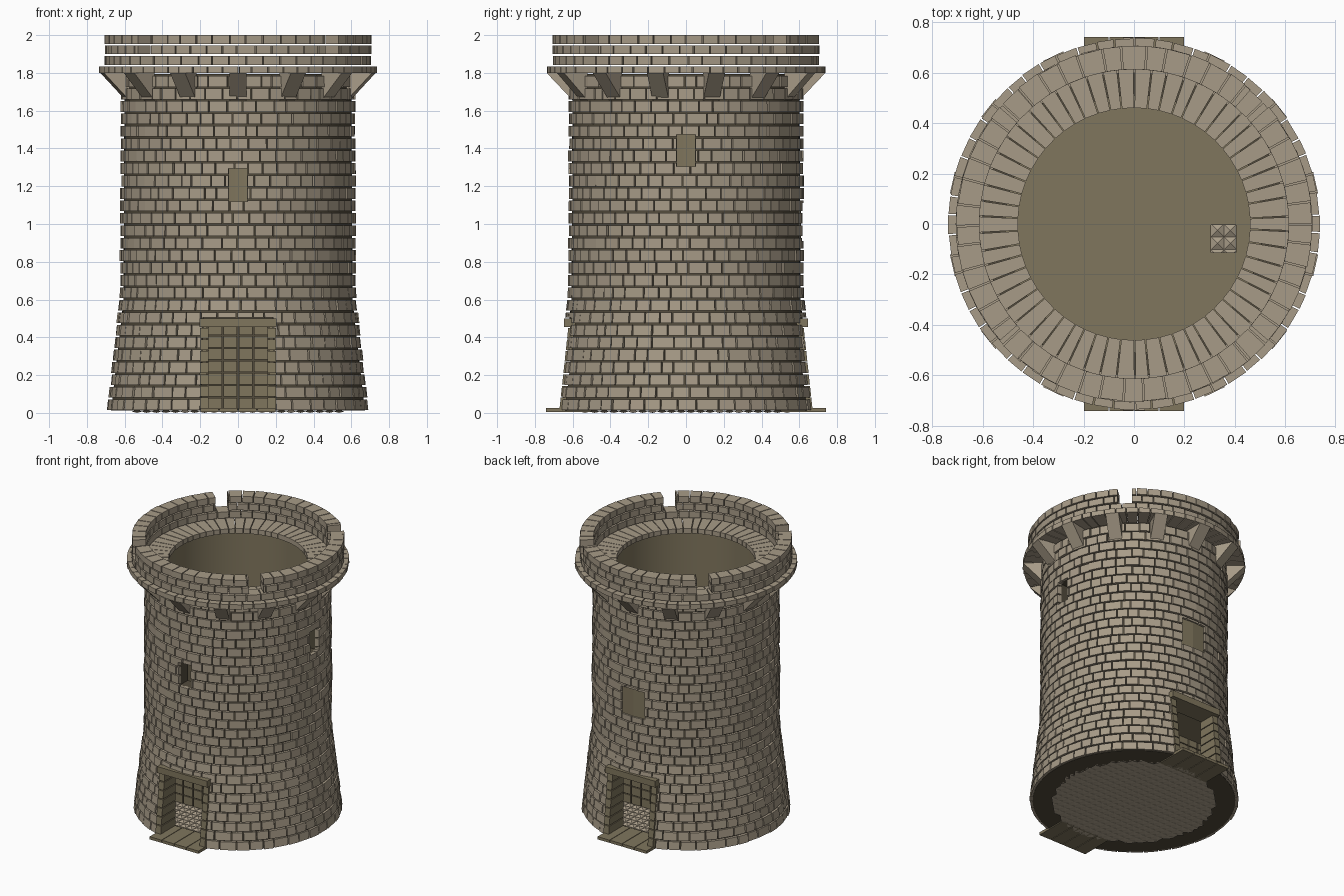
import bpy, bmesh, math, random
from mathutils import Vector

if "Cube" in bpy.data.objects:
    bpy.data.objects.remove(bpy.data.objects["Cube"])

random.seed(4)
TAU = 2 * math.pi


def material(name, rgb):
    m = bpy.data.materials.new(name)
    m.diffuse_color = (*rgb, 1)
    m.use_nodes = True
    m.node_tree.nodes["Principled BSDF"].inputs["Base Color"].default_value = m.diffuse_color
    return m


STONE = material("tan stone", (0.39, 0.33, 0.245))
OLIVE = material("olive brown", (0.215, 0.18, 0.11))
MORTAR = material("dark mortar", (0.085, 0.07, 0.045))


def finish(bm, name, *mats):
    bmesh.ops.recalc_face_normals(bm, faces=bm.faces)
    me = bpy.data.meshes.new(name)
    bm.to_mesh(me)
    bm.free()
    for m in mats:
        me.materials.append(m)
    ob = bpy.data.objects.new(name, me)
    bpy.context.collection.objects.link(ob)
    return ob


def hexa(bm, pts):
    """Six-sided block from four bottom and four top corners."""
    v = [bm.verts.new(p) for p in pts]
    for f in ((3, 2, 1, 0), (4, 5, 6, 7), (0, 1, 5, 4), (1, 2, 6, 5), (2, 3, 7, 6), (3, 0, 4, 7)):
        bm.faces.new([v[i] for i in f])


def box(bm, x0, x1, y0, y1, z0, z1):
    hexa(bm, [(x, y, z) for z in (z0, z1) for x, y in ((x0, y0), (x1, y0), (x1, y1), (x0, y1))])


def polar(r, a, z):
    """Angle 0 is the front (-y), growing towards +x."""
    return (r * math.sin(a), -r * math.cos(a), z)


def brick(bm, a0, a1, z0, z1, r_in, r_bot, r_top):
    pts = []
    for z, r in ((z0, r_bot), (z1, r_top)):
        pts += [polar(r_in, a0, z), polar(r, a0, z), polar(r, a1, z), polar(r_in, a1, z)]
    hexa(bm, pts)


def subtract(rects, hole):
    """Cut a rectangular hole (angle, height) out of brick rectangles."""
    h0, h1, k0, k1 = hole
    out = []
    for a0, a1, z0, z1 in rects:
        if a1 <= h0 or a0 >= h1 or z1 <= k0 or z0 >= k1:
            out.append((a0, a1, z0, z1))
            continue
        m0, m1 = max(a0, h0), min(a1, h1)
        out += [(a0, h0, z0, z1), (h1, a1, z0, z1), (m0, m1, z0, k0), (m0, m1, k1, z1)]
    return [r for r in out if r[1] - r[0] > 0.006 and r[3] - r[2] > 0.004]


def course(bm, count, z0, z1, radius, depth, holes=(), offset=0.0, gap=0.011, vary=0.2, jitter=0.004):
    """One ring of bricks with slightly uneven widths."""
    step = TAU / count
    cuts = [offset + (i + random.uniform(-vary, vary)) * step for i in range(count)]
    cuts.append(cuts[0] + TAU)
    for a0, a1 in zip(cuts, cuts[1:]):
        rects = [(a0 + gap / 2, a1 - gap / 2, z0, z1)]
        for h in holes:
            for turn in (0, TAU):
                rects = subtract(rects, (h[0] + turn, h[1] + turn, h[2], h[3]))
        j = random.uniform(-jitter, jitter)
        for b0, b1, c0, c1 in rects:
            brick(bm, b0, b1, c0, c1, radius(c0) - depth, radius(c0) + j, radius(c1) + j)


def wall_radius(z):
    pts = ((0.0, 0.692), (0.5, 0.638), (0.62, 0.623), (2.0, 0.619))
    for (z0, r0), (z1, r1) in zip(pts, pts[1:]):
        if z <= z1:
            return r0 + (r1 - r0) * (z - z0) / (z1 - z0)
    return pts[-1][1]


# Tower core: lathed ring with door and window openings
bm = bmesh.new()
profile = ((0.51, 0.012), (0.672, 0.012), (0.606, 0.6), (0.601, 1.795), (0.51, 1.795))
SEG = 96
rings = [[bm.verts.new(polar(r, i * TAU / SEG, z)) for r, z in profile] for i in range(SEG)]
for i in range(SEG):
    a, b = rings[i], rings[(i + 1) % SEG]
    for k in range(5):
        n = (k + 1) % 5
        bm.faces.new((a[k], b[k], b[n], a[n]))
core = finish(bm, "tower_core", MORTAR, OLIVE)
bm = bmesh.new()
for s in (-1, 1):
    box(bm, -0.2, 0.2, min(s * 0.8, s * 0.4), max(s * 0.8, s * 0.4), 0.02, 0.5)
box(bm, -0.05, 0.05, -0.8, -0.4, 1.12, 1.295)
box(bm, 0.4, 0.8, -0.05, 0.05, 1.305, 1.475)
cutter = finish(bm, "opening_cutter", MORTAR)
mod = core.modifiers.new("openings", "BOOLEAN")
mod.object = cutter
mod.operation = 'DIFFERENCE'
mod.solver = 'EXACT'
bpy.context.view_layer.objects.active = core
core.select_set(True)
bpy.ops.object.modifier_apply(modifier=mod.name)
bpy.data.objects.remove(cutter)
for p in core.data.polygons:  # the lining faces inwards
    c = Vector((p.center.x, p.center.y, 0))
    inward = p.normal.dot(c.normalized()) < -0.5
    p.material_index = 1 if inward and c.length < 0.53 else 0
bpy.ops.object.shade_smooth_by_angle()

# Brick courses of the tower wall
openings = [(-0.3, 0.3, -0.1, 0.505), (math.pi - 0.3, math.pi + 0.3, -0.1, 0.505),
            (-0.08, 0.08, 1.12, 1.295), (math.pi / 2 - 0.08, math.pi / 2 + 0.08, 1.305, 1.475),
            (math.pi - 0.155, math.pi + 0.155, 0.91, 1.11)]
bm = bmesh.new()
ROWS, BASE, PITCH = 27, 0.015, 0.0658
for row in range(ROWS):
    z = BASE + row * PITCH
    course(bm, 46, z, z + PITCH - 0.009, wall_radius, 0.03, openings,
           offset=(row % 2) * 0.068 + random.uniform(-0.02, 0.02) - 0.1)
finish(bm, "wall_bricks", STONE)

# Closed shutter filling the rear window
bm = bmesh.new()
brick(bm, math.pi - 0.155, math.pi, 0.91, 1.11, 0.59, 0.61, 0.61)
brick(bm, math.pi, math.pi + 0.155, 0.91, 1.11, 0.59, 0.61, 0.61)
finish(bm, "rear_shutter", OLIVE)

# Walkway of long radial bricks, carried by the brackets
bm = bmesh.new()
course(bm, 58, 1.8, 1.835, lambda z: 0.736, 0.276, gap=0.008, vary=0.12, jitter=0.002)
finish(bm, "walkway", STONE)

# Parapet with a notch on each diagonal
bm = bmesh.new()
notches = [(math.radians(d) - 0.07, math.radians(d) + 0.07, 1.895, 2.1) for d in (45, 135, 225, 315)]
for row, z in enumerate((1.843, 1.899, 1.954)):
    course(bm, 50, z, z + 0.046, lambda z: 0.705, 0.092, notches, offset=(row % 2) * 0.063 - 0.06,
           gap=0.009, vary=0.12, jitter=0.003)
finish(bm, "parapet", STONE)

# Fourteen wedge brackets under the walkway
bm = bmesh.new()
for i in range(14):
    a = i * TAU / 14
    side = Vector((math.cos(a), math.sin(a), 0)) * 0.044
    tri = [Vector(polar(r, a, z)) for r, z in ((0.6, 1.655), (0.738, 1.8), (0.6, 1.8))]
    left = [bm.verts.new(p - side) for p in tri]
    right = [bm.verts.new(p + side) for p in tri]
    bm.faces.new(left)
    bm.faces.new(right[::-1])
    for k in range(3):
        n = (k + 1) % 3
        bm.faces.new((left[k], right[k], right[n], left[n]))
finish(bm, "brackets", STONE)

# Door frames and plank thresholds, front and back
frame, sill = bmesh.new(), bmesh.new()
for s in (-1, 1):
    for m in (-1, 1):
        for i in range(7):
            z0, z1 = 0.026 + i * 0.0615, 0.026 + (i + 1) * 0.0615 - 0.006
            f0, f1 = wall_radius(z0) - 0.02, wall_radius(z1) - 0.02
            hexa(frame, [(m * x, s * y, z) for z, f in ((z0, f0), (z1, f1))
                         for x, y in ((0.157, 0.5), (0.2, 0.5), (0.2, f), (0.157, f))])
    box(frame, -0.203, 0.203, min(s * 0.5, s * 0.646), max(s * 0.5, s * 0.646), 0.455, 0.501)
    for i in range(4):
        x = -0.2 + i * 0.1
        box(sill, x + 0.002, x + 0.098, min(s * 0.5, s * 0.74), max(s * 0.5, s * 0.74), 0.005, 0.025)
finish(frame, "door_frames", OLIVE)
finish(sill, "door_thresholds", OLIVE)

# Ground floor of small faceted tiles
bm = bmesh.new()
bmesh.ops.create_grid(bm, x_segments=22, y_segments=22, size=0.56)
tops = bmesh.ops.poke(bm, faces=bm.faces[:])["verts"]
for v in bm.verts:
    v.co.z = 0.006
for v in tops:
    v.co.z = 0.02
outside = [f for f in bm.faces if f.calc_center_median().length > 0.54]
bmesh.ops.delete(bm, geom=outside, context='FACES')
under = bmesh.ops.duplicate(bm, geom=bm.verts[:] + bm.edges[:] + bm.faces[:])["geom"]
for v in under:
    if isinstance(v, bmesh.types.BMVert):
        v.co.z = 0.006 - (v.co.z - 0.006) * 0.42
ground = finish(bm, "ground_floor", STONE)

# Upper floor: strips around a square hatch, cut to the round wall
bm = bmesh.new()
HX0, HX1, HY0, HY1, FZ = 0.305, 0.405, -0.112, -0.004, 0.545
for z0, z1, x0, x1 in ((HY1, 0.55, -1, 1), (-0.55, HY0, -1, 1), (HY0, HY1, -1, HX0), (HY0, HY1, HX1, 1)):
    rows = 20 if z1 - z0 > 0.2 else 1
    for i in range(rows):
        y0, y1 = z0 + (z1 - z0) * i / rows, z0 + (z1 - z0) * (i + 1) / rows
        w0, w1 = (math.sqrt(max(0.303 - y * y, 0.0001)) for y in (y0, y1))
        pts = ((max(x0, -w0), y0), (min(x1, w0), y0), (min(x1, w1), y1), (max(x0, -w1), y1))
        hexa(bm, [(x, y, z) for z in (FZ - 0.02, FZ) for x, y in pts])
finish(bm, "upper_floor", OLIVE)

# Two brick partition walls across the ground room
bm = bmesh.new()
for s in (-1, 1):
    for row in range(8):
        z = 0.02 + row * 0.0655
        for i in range(12):
            x = -0.48 + i * 0.08
            proud = 0.006 if row == 7 and x * s < -0.14 and abs(x + 0.04) < 0.42 else 0
            box(bm, x + 0.004, x + 0.076, s * 0.15 - 0.03, s * 0.15 + 0.03, z, z + 0.0595 + proud)
finish(bm, "partition_bricks", OLIVE)
bm = bmesh.new()
for s in (-1, 1):
    box(bm, -0.49, 0.49, s * 0.15 - 0.022, s * 0.15 + 0.022, 0.02, 0.53)
finish(bm, "partition_cores", MORTAR)
